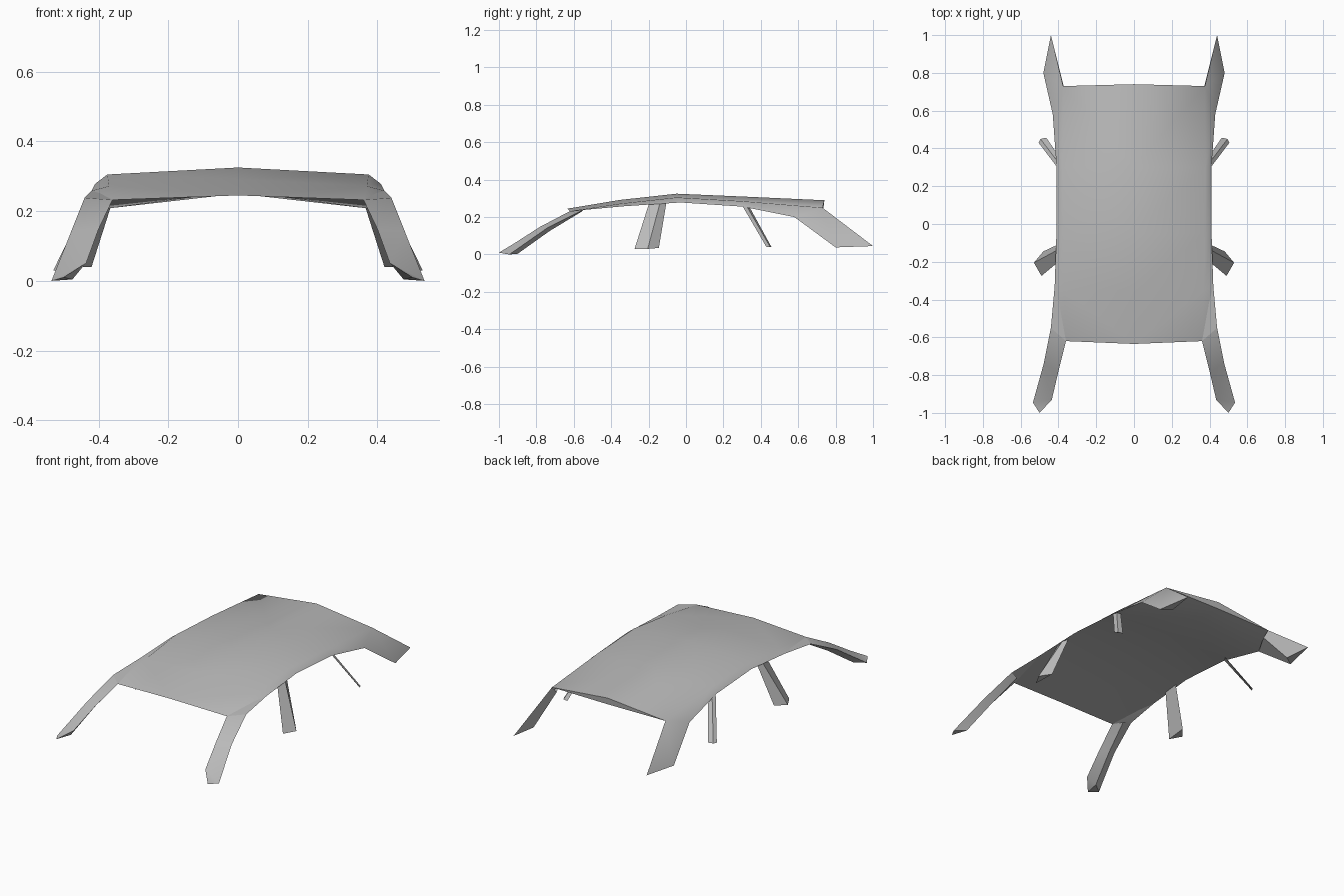
import bpy, bmesh, math

if "Cube" in bpy.data.objects:
    bpy.data.objects.remove(bpy.data.objects["Cube"])

grey = bpy.data.materials.new("light_grey")
grey.use_nodes = True
color = (0.5, 0.5, 0.5, 1)
grey.diffuse_color = color
grey.node_tree.nodes["Principled BSDF"].inputs["Base Color"].default_value = color


def finish(name, bm, angle):
    """Turn half a mesh into a mirrored, shaded object."""
    mesh = bpy.data.meshes.new(name)
    bm.to_mesh(mesh)
    bm.free()
    mesh.materials.append(grey)
    ob = bpy.data.objects.new(name, mesh)
    bpy.context.collection.objects.link(ob)
    bpy.ops.object.select_all(action="DESELECT")
    ob.select_set(True)
    bpy.context.view_layer.objects.active = ob
    bpy.ops.object.shade_smooth_by_angle(angle=math.radians(angle))
    mirror = ob.modifiers.new("mirror", "MIRROR")
    mirror.merge_threshold = 0.001


def sheet(name, *grids, angle=50):
    """Skin grids of points and weld them; repeated points make triangles."""
    bm = bmesh.new()
    for rows in grids:
        verts = [[bm.verts.new(p) for p in row] for row in rows]
        for a, b in zip(verts, verts[1:]):
            for i in range(len(a) - 1):
                bm.faces.new((a[i], a[i + 1], b[i + 1], b[i]))
    bmesh.ops.remove_doubles(bm, verts=bm.verts, dist=0.0001)
    finish(name, bm, angle)


def post(name, top, bottom):
    """Straight triangular post with closed ends."""
    bm = bmesh.new()
    a, b = ([bm.verts.new(p) for p in ring] for ring in (top, bottom))
    for i in range(3):
        j = (i + 1) % 3
        bm.faces.new((a[i], a[j], b[j], b[i]))
    bm.faces.new(a)
    bm.faces.new(b)
    bmesh.ops.recalc_face_normals(bm, faces=bm.faces)
    finish(name, bm, 30)


# Roof panel: centre line, inner rail and outer edge, front to back
roof_rows = [
    [(0, -.635, .245), (.36, -.62, .232), (.44, -.55, .238)],
    [(0, -.35, .292), (.37, -.35, .272), (.42, -.33, .258)],
    [(0, -.05, .325), (.375, -.05, .305), (.41, -.03, .278)],
    [(0, .3, .31), (.378, .3, .285), (.41, .3, .256)],
    [(0, .74, .29), (.375, .73, .25), (.43, .58, .2)],
]

# Pillar sections: inner edge, outer edge, underside ridge
foot_tip = (.5, -1, .01)
front_pillar = [
    [(.435, -.93, .052), (.535, -.945, 0), (.475, -.9, .004)],
    [(.4, -.78, .148), (.478, -.74, .143), (.43, -.73, .125)],
    [(.36, -.62, .232), (.44, -.55, .238), (.39, -.56, .228)],
]
rear_pillar = [
    [(.375, .73, .25), (.43, .58, .2), (.365, .7, .212)],
    [(.44, 1, .045), (.48, .8, .038), (.42, .84, .04)],
]


def outer(rows):
    return [row[:2] for row in rows]


def inner(rows):
    return [[row[1], row[2], row[0]] for row in rows]


# The outer skin runs from the roof down into all four pillars
sheet("roof_and_pillar_skin", roof_rows,
      [[foot_tip] * 2] + outer(front_pillar), outer(rear_pillar))

# Headliner: a flatter inner panel hung between the outer roof edges
headliner = [roof_rows[0]]
for row, y, centre_z, rail_z in zip(roof_rows[1:], (-.34, -.04, .3, .58),
                                    (.272, .292, .282, .258),
                                    (.26, .279, .258, .208)):
    headliner.append([(0, y, centre_z), (.37, y, rail_z), row[2]])
headliner.append([(0, .735, .25), (.375, .73, .25), roof_rows[-1][2]])
sheet("headliner", [row[::-1] for row in headliner])

# Folded inner faces of the pillars, closed at the feet
sheet("front_pillar_lining", [[foot_tip] * 3] + inner(front_pillar), angle=30)
sheet("rear_pillar_lining", inner(rear_pillar) + [[rear_pillar[-1][1]] * 3], angle=30)

# Crescent lip closing the crown of the roof at the rear
sheet("rear_lip", [
    [(0, .74, .29), (.375, .73, .25)],
    [(0, .735, .25), (.375, .73, .25)],
])

# Door posts along the sides, tucked under the roof edge
post("front_door_post",
     [(.4, -.2, .266), (.41, -.14, .272), (.395, -.105, .275)],
     [(.49, -.275, .03), (.53, -.205, .03), (.48, -.145, .035)])
post("rear_door_post",
     [(.41, .305, .254), (.38, .335, .262), (.4, .325, .258)],
     [(.505, .43, .04), (.465, .457, .04), (.495, .45, .04)])
